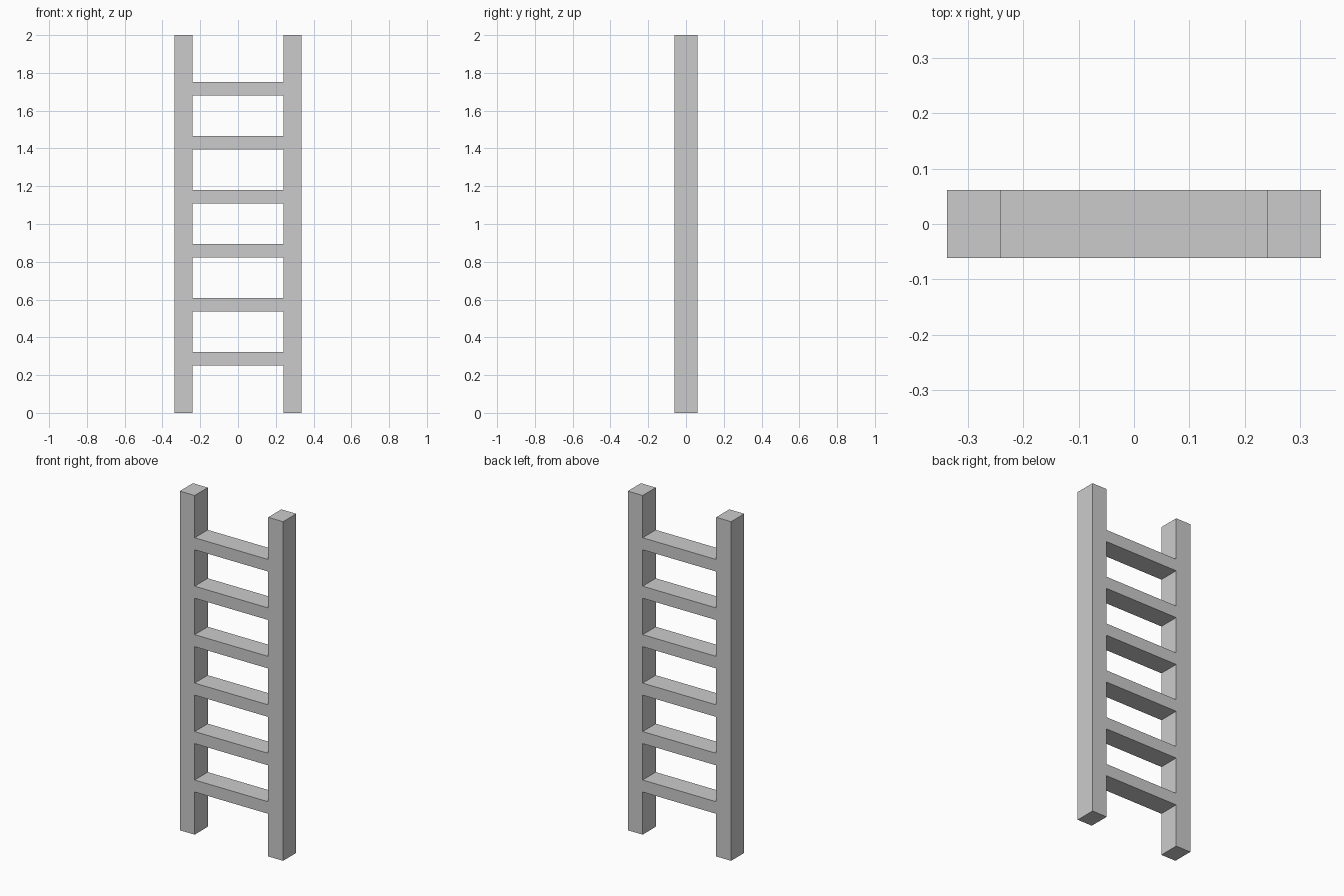
import bpy

if "Cube" in bpy.data.objects:
    bpy.data.objects.remove(bpy.data.objects["Cube"])

HEIGHT = 2.0
OUTER, INNER = 0.337, 0.24   # rail outer and inner x
DEPTH = 0.122
RUNGS, RUNG_H = 6, 0.071


def box(name, centre, size):
    bpy.ops.mesh.primitive_cube_add(size=1, location=centre)
    ob = bpy.context.object
    ob.name = name
    ob.scale = size
    bpy.ops.object.transform_apply(location=False, rotation=False, scale=True)
    return ob


# Upright side rails
for side, name in ((-1, "left_rail"), (1, "right_rail")):
    box(name, (side * (OUTER + INNER) / 2, 0, HEIGHT / 2),
        (OUTER - INNER, DEPTH, HEIGHT))

# Evenly spaced rungs, flush with the rails front and back
for i in range(1, RUNGS + 1):
    box(f"rung_{i}", (0, 0, i * HEIGHT / (RUNGS + 1) + 0.001),
        (2 * INNER, DEPTH, RUNG_H))
